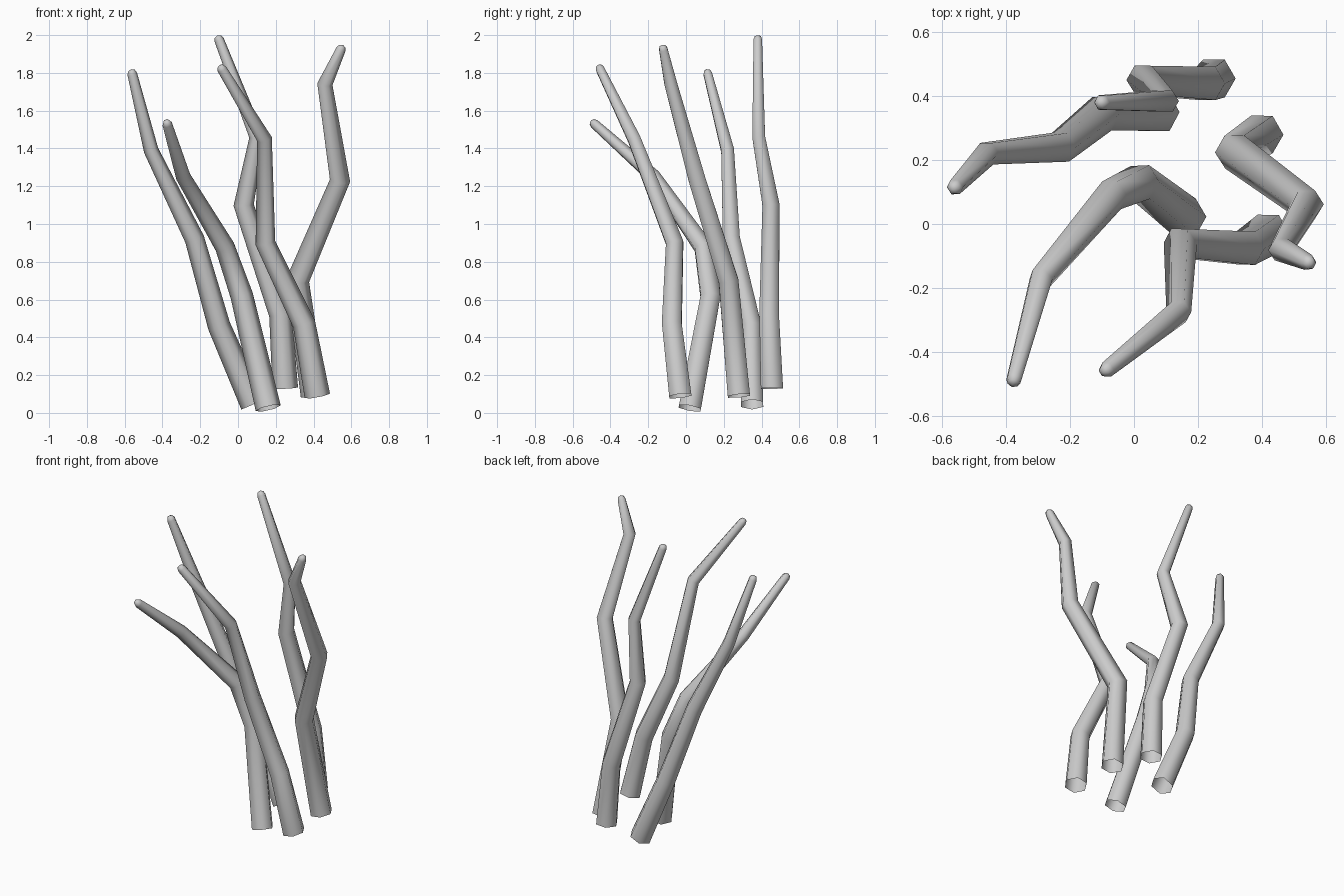
import bpy, bmesh, math
from mathutils import Vector

if "Cube" in bpy.data.objects:
    bpy.data.objects.remove(bpy.data.objects["Cube"], do_unlink=True)

SIDES = 6
RADII = [0.068, 0.06, 0.052, 0.039, 0.026]

bark = bpy.data.materials.new("plain_grey")
bark.use_nodes = True
GREY = (0.6, 0.6, 0.6, 1)
bark.diffuse_color = GREY
bark.node_tree.nodes["Principled BSDF"].inputs["Base Color"].default_value = GREY


def make_branch(name, path):
    """Tapering six-sided tube with mitred bends, open base and rounded tip."""
    pts = [Vector(p) for p in path]
    radii = list(RADII)
    # Rounded tip: one narrower ring beyond the last path point
    end_dir = (pts[-1] - pts[-2]).normalized()
    tip = pts[-1] + end_dir * RADII[-1]
    pts.append(pts[-1] + end_dir * RADII[-1] * 0.7)
    radii.append(RADII[-1] * 0.7)

    bm = bmesh.new()
    rings = []
    side = Vector((1, 0, 0))
    for i, p in enumerate(pts):
        d_in = (p - pts[max(i - 1, 0)]).normalized()
        d_out = (pts[min(i + 1, len(pts) - 1)] - p).normalized()
        d = (d_in + d_out).normalized()
        side = (side - d * side.dot(d)).normalized()
        other = d.cross(side)
        # Stretch the ring across the bend so the tube keeps its width
        bend = d_out - d_in
        stretch = Vector((0, 0, 0))
        if 0 < i < len(pts) - 1 and bend.length > 0.01:
            stretch = bend.normalized()
        gain = 1 / max(d.dot(d_out if d_out.length else d_in), 0.5) - 1
        ring = []
        for k in range(SIDES):
            a = math.tau * k / SIDES
            off = (side * math.cos(a) + other * math.sin(a)) * radii[i]
            off += stretch * off.dot(stretch) * gain
            ring.append(bm.verts.new(p + off))
        rings.append(ring)
    for low, high in zip(rings, rings[1:]):
        for k in range(SIDES):
            n = (k + 1) % SIDES
            bm.faces.new((low[k], low[n], high[n], high[k]))
    top = bm.verts.new(tip)
    for k in range(SIDES):
        bm.faces.new((rings[-1][k], rings[-1][(k + 1) % SIDES], top))
    for f in bm.faces:
        f.smooth = True

    mesh = bpy.data.meshes.new(name)
    bm.to_mesh(mesh)
    bm.free()
    mesh.materials.append(bark)
    obj = bpy.data.objects.new(name, mesh)
    bpy.context.collection.objects.link(obj)


# Bend points from base to tip
make_branch("back_branch", [(0.25, 0.455, 0.13), (0.225, 0.44, 0.52),
            (0.03, 0.45, 1.1), (0.1, 0.385, 1.46), (-0.1, 0.38, 1.975)])
make_branch("right_branch", [(0.08, 0.35, 0.045), (-0.1, 0.345, 0.46),
            (-0.23, 0.24, 0.92), (-0.46, 0.22, 1.39), (-0.56, 0.115, 1.795)])
make_branch("front_right_branch", [(0.16, 0.02, 0.025), (0.02, 0.13, 0.62),
            (-0.07, 0.09, 0.88), (-0.29, -0.17, 1.25), (-0.375, -0.485, 1.53)])
make_branch("front_branch", [(0.42, -0.03, 0.09), (0.35, -0.075, 0.47),
            (0.145, -0.06, 0.9), (0.14, -0.275, 1.45), (-0.085, -0.455, 1.82)])
make_branch("left_branch", [(0.4, 0.28, 0.09), (0.315, 0.225, 0.7),
            (0.54, 0.06, 1.23), (0.46, -0.08, 1.74), (0.545, -0.12, 1.925)])
